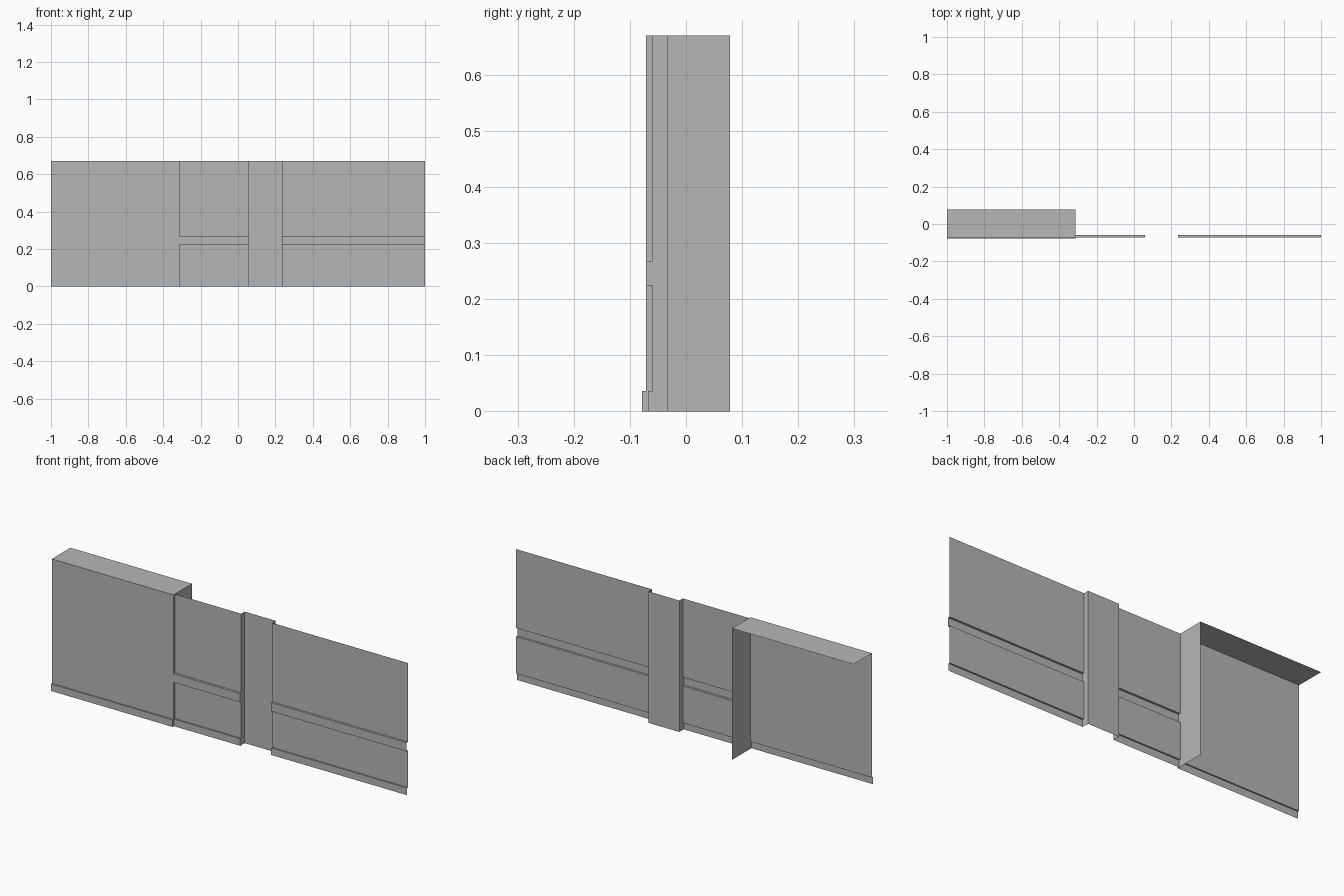
import bpy
import bmesh

cube = bpy.data.objects.get("Cube")
if cube:
    bpy.data.objects.remove(cube, do_unlink=True)

GREY = (0.47, 0.47, 0.47, 1.0)
mat = bpy.data.materials.new("plain grey")
mat.use_nodes = True
mat.diffuse_color = GREY
mat.node_tree.nodes["Principled BSDF"].inputs["Base Color"].default_value = GREY

# Key levels and depths
HEIGHT, SKIRT, RAIL_LOW, RAIL_TOP = 0.67, 0.036, 0.224, 0.268
BLOCK_SKIRT, BLOCK_FRONT, PANEL_SKIRT, PANEL = -0.078, -0.071, -0.068, -0.06
RECESS, BACK = -0.032, 0.078
X_LEFT, X_BLOCK, X_GAP, X_PANEL, X_RIGHT = -1.0, -0.314, 0.06, 0.235, 1.0


def finish(name, bm):
    mesh = bpy.data.meshes.new(name)
    bm.to_mesh(mesh)
    bm.free()
    mesh.materials.append(mat)
    obj = bpy.data.objects.new(name, mesh)
    bpy.context.collection.objects.link(obj)


def sheet(name, profile, x0, x1):
    """Open sheet: a (y, z) profile swept along x."""
    bm = bmesh.new()
    rows = [[bm.verts.new((x, y, z)) for x in (x0, x1)] for y, z in profile]
    for low, high in zip(rows, rows[1:]):
        bm.faces.new((low[0], low[1], high[1], high[0]))
    finish(name, bm)


def end_wall(name, profile, x, back, faces_right):
    """Flat return between a front profile and a back depth."""
    bm = bmesh.new()
    outline = profile + [(back, HEIGHT), (back, 0)]
    if faces_right:
        outline = outline[::-1]
    bm.faces.new([bm.verts.new((x, y, z)) for y, z in outline])
    finish(name, bm)


# Deep block: skirting and face, with a top that runs to the back
block = [(BLOCK_SKIRT, 0), (BLOCK_SKIRT, SKIRT), (BLOCK_FRONT, SKIRT), (BLOCK_FRONT, HEIGHT)]
sheet("block_front_and_top", block + [(BACK, HEIGHT)], X_LEFT, X_BLOCK)
end_wall("block_side", block, X_BLOCK, BACK, True)

# Thin wall panels: skirting, lower panel, raised rail, upper panel
panel = [(PANEL_SKIRT, 0), (PANEL_SKIRT, SKIRT), (PANEL, SKIRT),
         (PANEL, RAIL_LOW), (BLOCK_FRONT, RAIL_LOW),
         (BLOCK_FRONT, RAIL_TOP), (PANEL, RAIL_TOP), (PANEL, HEIGHT)]
sheet("middle_panel", panel, X_BLOCK, X_GAP)
sheet("end_panel", panel, X_PANEL, X_RIGHT)

# Plain recess between the panels, with its two returns
sheet("recess_back", [(RECESS, 0), (RECESS, HEIGHT)], X_GAP, X_PANEL)
end_wall("recess_return_middle", panel, X_GAP, RECESS, True)
end_wall("recess_return_end", panel, X_PANEL, RECESS, False)
